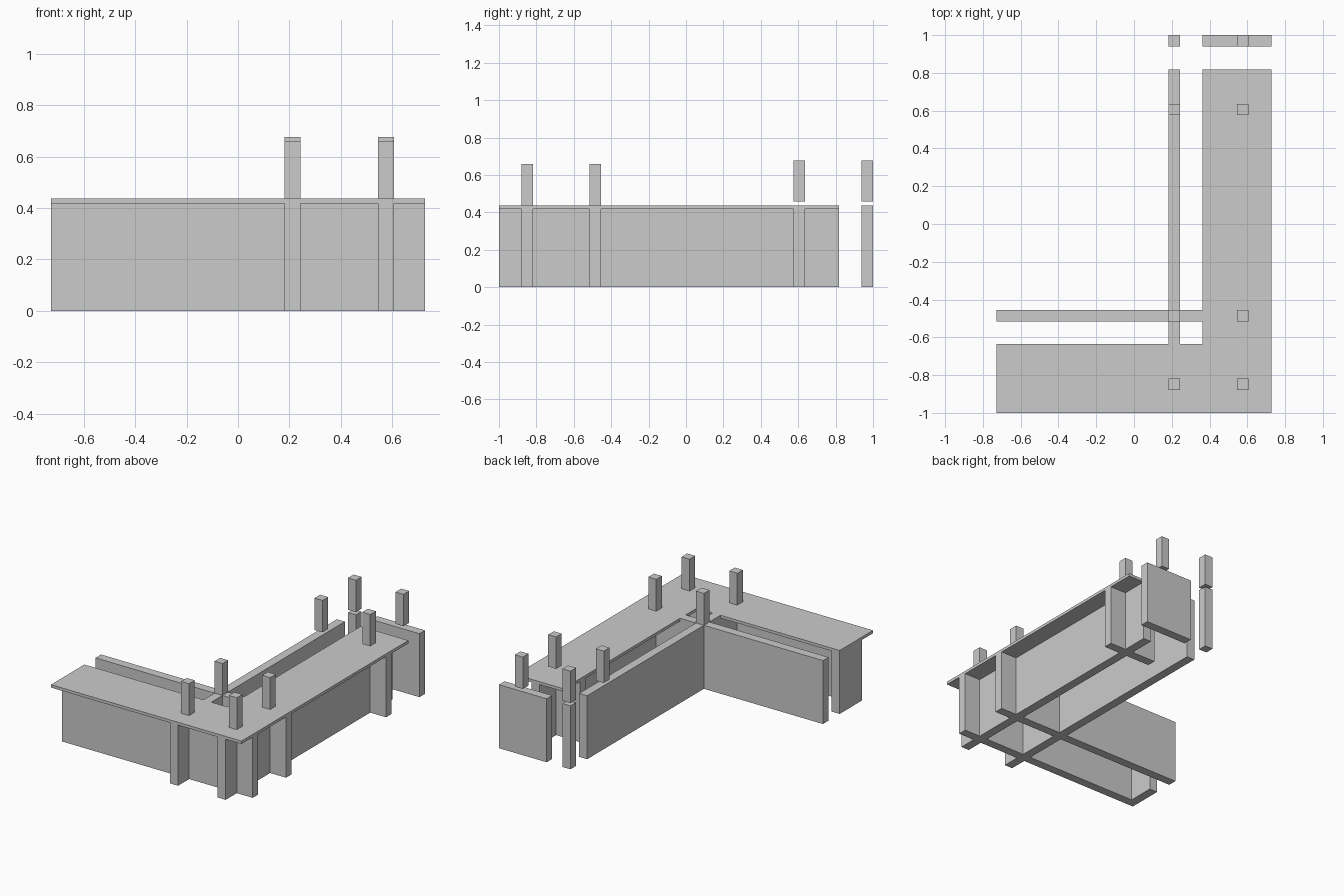
import bpy
import bmesh

if "Cube" in bpy.data.objects:
    bpy.data.objects.remove(bpy.data.objects["Cube"])

U = 2 / 33            # wall thickness module
TOP, UNDER = 0.438, 0.418   # deck top and underside


def prism(name, outline, z0, z1):
    """Extrude an outline given in modules between two heights."""
    bm = bmesh.new()
    base = bm.faces.new([bm.verts.new((x * U, y * U, z0)) for x, y in outline])
    ext = bmesh.ops.extrude_face_region(bm, geom=[base])
    for v in ext["geom"]:
        if isinstance(v, bmesh.types.BMVert):
            v.co.z = z1
    bmesh.ops.recalc_face_normals(bm, faces=bm.faces)
    mesh = bpy.data.meshes.new(name)
    bm.to_mesh(mesh)
    bm.free()
    obj = bpy.data.objects.new(name, mesh)
    bpy.context.collection.objects.link(obj)


def box(name, x0, x1, y0, y1, z0, z1):
    prism(name, [(x0, y0), (x1, y0), (x1, y1), (x0, y1)], z0, z1)


# L-shaped deck slab
prism("deck", [(-12, -16.5), (12, -16.5), (12, 13.5), (6, 13.5),
               (6, -10.5), (-12, -10.5)], UNDER, TOP)

# Walls: outer pair under the deck, inner pair flush with its top
walls = [
    ("front_wall", -12, 12, -14.5, -13.5, UNDER),
    ("front_wall_return", -12, -11, -13.5, -10.5, UNDER),
    ("right_wall", 9, 10, -16.5, 13.5, UNDER),
    ("right_wall_cross", 6, 12, 9.5, 10.5, UNDER),
    ("inner_front_wall", -12, 6, -8.5, -7.5, TOP),
    ("inner_front_wall_end", 6, 12, -8.5, -7.5, UNDER),
    ("inner_side_wall", 3, 4, -10.5, 13.5, TOP),
    ("inner_side_wall_end", 3, 4, -16.5, -10.5, UNDER),
    ("back_panel", 6, 12, 15.5, 16.5, TOP),
    ("back_pier", 3, 4, 15.5, 16.5, TOP),
]
for name, x0, x1, y0, y1, z in walls:
    box(name, x0, x1, y0, y1, 0, z)

# Short posts over the wall crossings; the back group sits slightly higher
for group, rows, z in (("front", (-14.5, -8.5), TOP), ("back", (9.5, 15.5), 0.457)):
    for y in rows:
        for x in (3, 9):
            box(group + "_post", x, x + 1, y, y + 1, z, z + 0.22)
